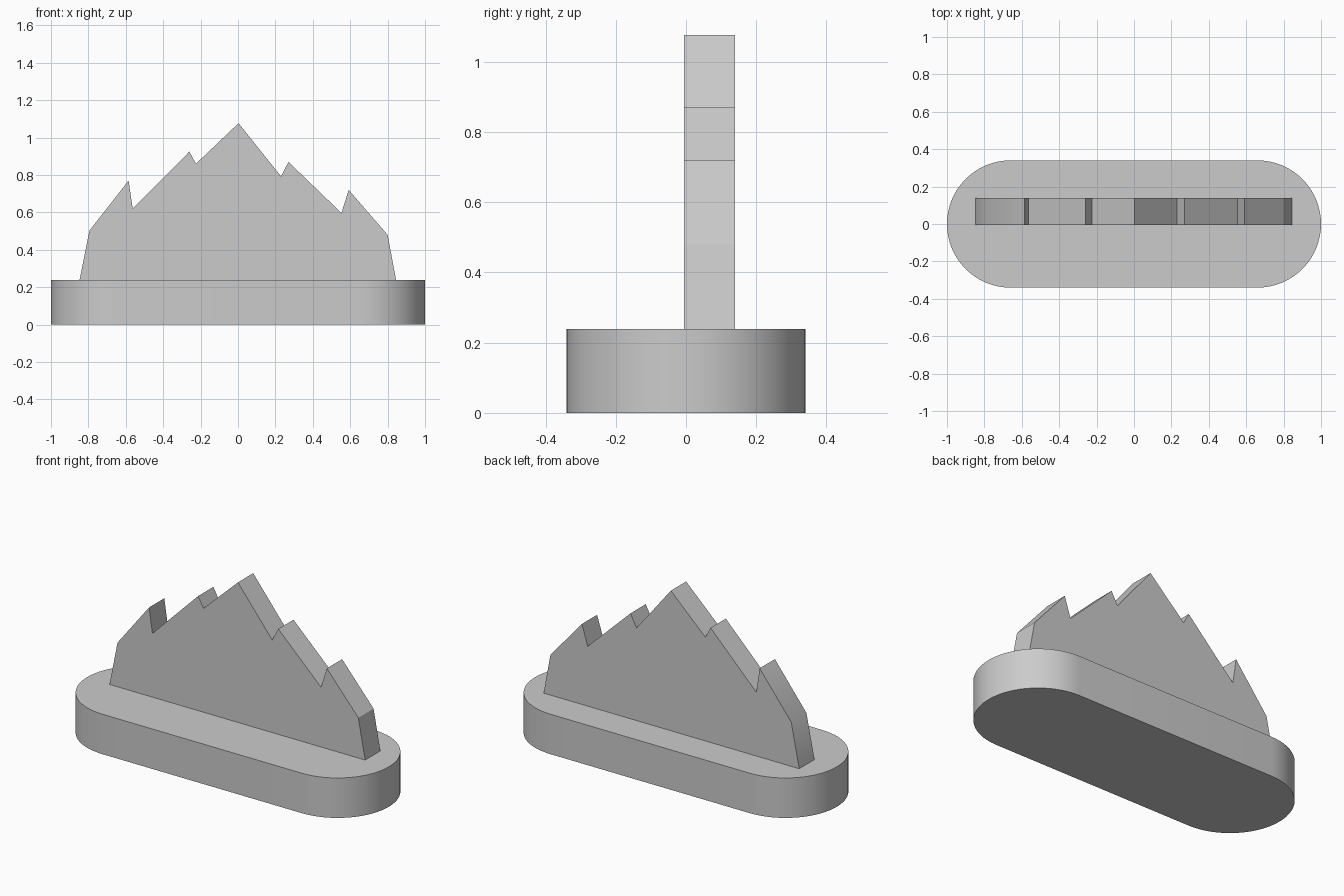
import bpy
import bmesh
from math import pi, sin, cos, radians

cube = bpy.data.objects.get("Cube")
if cube:
    bpy.data.objects.remove(cube, do_unlink=True)

stone = bpy.data.materials.new("light_grey")
stone.use_nodes = True
GREY = (0.6, 0.6, 0.6, 1)
stone.diffuse_color = GREY
stone.node_tree.nodes["Principled BSDF"].inputs["Base Color"].default_value = GREY


def extrude_profile(name, points, offset):
    """Fill a flat outline, extrude it by offset and smooth shallow edges."""
    bm = bmesh.new()
    face = bm.faces.new([bm.verts.new(p) for p in points])
    result = bmesh.ops.extrude_face_region(bm, geom=[face], use_keep_orig=True)
    moved = [v for v in result["geom"] if isinstance(v, bmesh.types.BMVert)]
    bmesh.ops.translate(bm, verts=moved, vec=offset)
    bmesh.ops.recalc_face_normals(bm, faces=bm.faces)
    mesh = bpy.data.meshes.new(name)
    bm.to_mesh(mesh)
    bm.free()
    mesh.materials.append(stone)
    obj = bpy.data.objects.new(name, mesh)
    bpy.context.collection.objects.link(obj)
    bpy.ops.object.select_all(action="DESELECT")
    obj.select_set(True)
    bpy.context.view_layer.objects.active = obj
    bpy.ops.object.shade_smooth_by_angle(angle=radians(30))
    return obj


# Stadium-shaped base with two half-round ends
RADIUS, HEIGHT, STEPS = 0.34, 0.239, 32
outline = []
for side in (1, -1):
    for i in range(STEPS + 1):
        a = -pi / 2 + pi * i / STEPS
        outline.append((side * (1 - RADIUS + RADIUS * cos(a)), side * RADIUS * sin(a), 0))
extrude_profile("base", outline, (0, 0, HEIGHT))

# Upright mountain slab with a jagged ridge, left to right
FRONT, BACK = -0.005, 0.139
ridge = [(-0.847, HEIGHT), (-0.794, 0.503), (-0.585, 0.77), (-0.563, 0.62),
         (-0.26, 0.925), (-0.225, 0.86), (0.003, 1.077), (0.23, 0.793),
         (0.27, 0.87), (0.553, 0.597), (0.592, 0.72), (0.8, 0.48),
         (0.845, HEIGHT)]
extrude_profile("mountain_ridge", [(x, FRONT, z) for x, z in ridge], (0, BACK - FRONT, 0))
